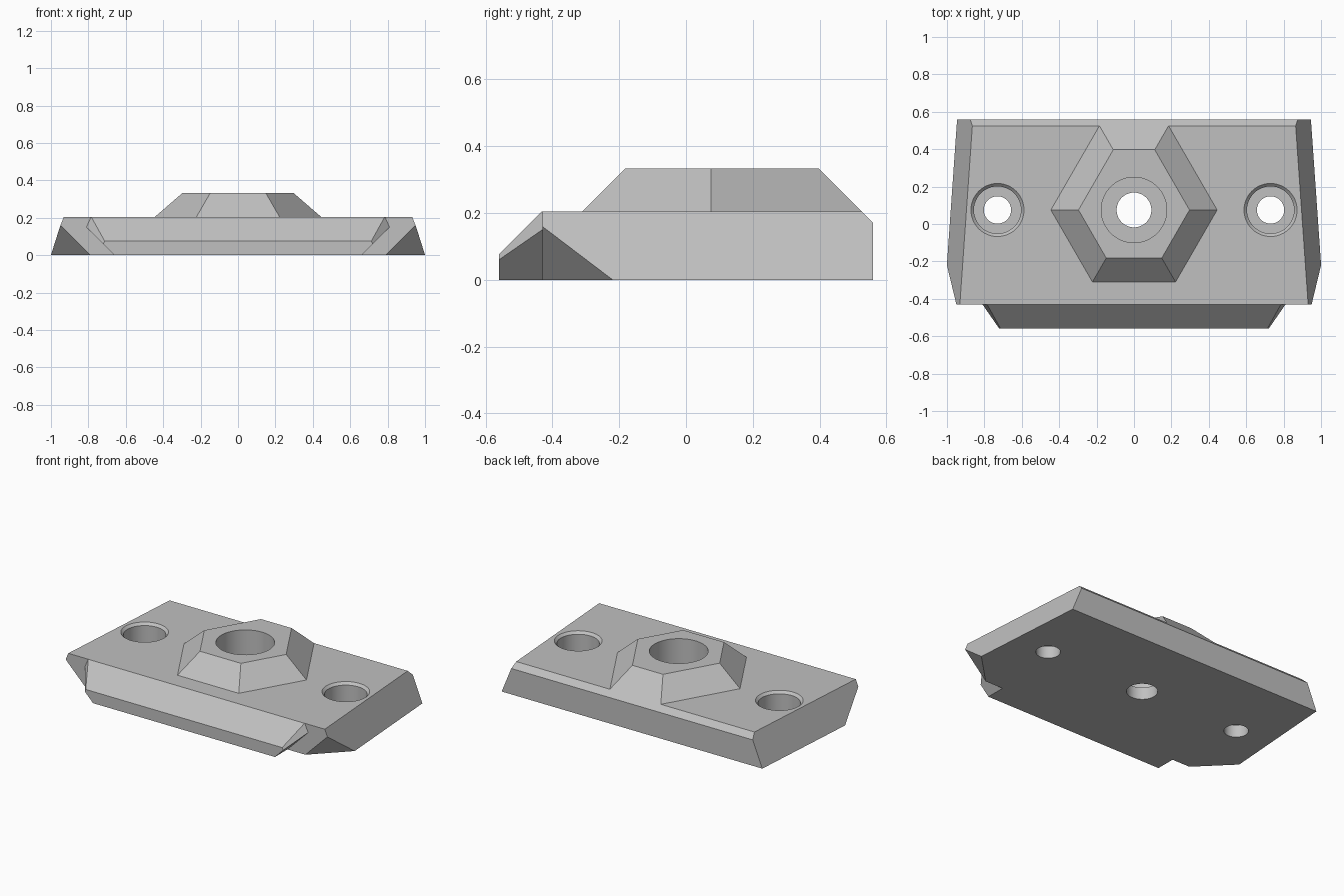
import bpy
import bmesh
from math import radians, sin, cos, tau
from mathutils import Vector

cube = bpy.data.objects.get("Cube")
if cube:
    bpy.data.objects.remove(cube)

TOP, BOSS_TOP, FRONT, BACK = 0.205, 0.333, -0.43, 0.56
HOLE_Y, FLOOR = 0.075, 0.08

grey = bpy.data.materials.new("plain_grey")
grey.use_nodes = True
colour = (0.53, 0.53, 0.53, 1)
grey.diffuse_color = colour
grey.node_tree.nodes["Principled BSDF"].inputs["Base Color"].default_value = colour


def make_object(name, bm):
    bmesh.ops.recalc_face_normals(bm, faces=bm.faces)
    mesh = bpy.data.meshes.new(name)
    bm.to_mesh(mesh)
    bm.free()
    mesh.materials.append(grey)
    obj = bpy.data.objects.new(name, mesh)
    bpy.context.collection.objects.link(obj)
    return obj


def solid(name, planes):
    """Convex solid: the points p with normal . p <= distance for every plane."""
    bm = bmesh.new()
    bmesh.ops.create_cube(bm, size=4)
    for normal, distance in planes:
        n = Vector(normal)
        cut = bmesh.ops.bisect_plane(
            bm, geom=bm.verts[:] + bm.edges[:] + bm.faces[:], dist=1e-5,
            plane_co=n * distance / n.length_squared, plane_no=n, clear_outer=True)
        rim = [e for e in cut["geom_cut"] if isinstance(e, bmesh.types.BMEdge)]
        bmesh.ops.edgeloop_fill(bm, edges=rim)
    return make_object(name, bm)


def both_sides(normal, distance):
    x, y, z = normal
    return [((x, y, z), distance), ((-x, y, z), distance)]


def lathe(name, x, profile):
    bm = bmesh.new()
    verts = [bm.verts.new((x + r, HOLE_Y, z)) for r, z in profile]
    edges = [bm.edges.new(pair) for pair in zip(verts, verts[1:])]
    bmesh.ops.spin(bm, geom=verts + edges, cent=(x, HOLE_Y, 0), axis=(0, 0, 1),
                   angle=tau, steps=48)
    bmesh.ops.remove_doubles(bm, verts=bm.verts, dist=1e-4)
    return make_object(name, bm)


def combine(target, other, operation):
    other.hide_render = True
    mod = target.modifiers.new(operation.lower(), "BOOLEAN")
    mod.operation, mod.object, mod.solver = operation, other, "EXACT"
    bpy.context.view_layer.objects.active = target
    bpy.ops.object.modifier_apply(modifier=mod.name)
    bpy.data.objects.remove(other)


floor = ((0, 0, -1), 0)
back_bevel = ((0, 1, 1), 0.73)

# Main plate with tapering, leaning sides
plate = solid("mounting_plate", [
    floor, ((0, 0, 1), TOP), ((0, -1, 0), -FRONT), ((0, 1, 0), BACK), back_bevel,
    *both_sides((1, 0.07, 0.41), 0.985)])

# Bevelled front lip with angled ends
lip = solid("front_lip", [
    floor, ((0, 0, 1), TOP), ((0, -1, 0), BACK), ((0, 1, 0), -0.4),
    ((0, -1, 1), 0.636), *both_sides((1, 0, -1), 0.66),
    *both_sides((2.25, -2.25, 1), 2.94)])
combine(plate, lip, "UNION")

# Hexagonal boss whose back face continues the rear bevel
hex_sides = [((cos(radians(a)), sin(radians(a)), 1),
              0.385 + TOP + HOLE_Y * sin(radians(a)))
             for a in (30, 150, 210, 270, 330)]
boss = solid("hexagonal_boss", [((0, 0, -1), -0.19), ((0, 0, 1), BOSS_TOP),
                                back_bevel, *hex_sides])
combine(plate, boss, "UNION")

# Undercuts beneath the front corners
for side in (-1, 1):
    undercut = solid("corner_undercut", [
        ((-side, 0, 0), -0.775), ((-side, 1, 1), -1.22), ((0, 0, 1), 0.3),
        ((0, 0, -1), 0.1), ((0, -1, 0), 0.8)])
    combine(plate, undercut, "DIFFERENCE")

# Stepped centre hole
centre = lathe("centre_hole", 0, [
    (0, -0.1), (0.093, -0.1), (0.093, FLOOR), (0.175, FLOOR), (0.175, 0.5), (0, 0.5)])
combine(plate, centre, "DIFFERENCE")

# Stepped screw holes with a bevelled rim
for x in (-0.73, 0.73):
    screw = lathe("screw_hole", x, [
        (0, -0.1), (0.073, -0.1), (0.073, FLOOR), (0.126, FLOOR),
        (0.126, TOP - 0.016), (0.152, TOP + 0.01), (0, TOP + 0.01)])
    combine(plate, screw, "DIFFERENCE")

# Smooth hole walls, sharp edges elsewhere
bpy.ops.object.select_all(action="DESELECT")
plate.select_set(True)
bpy.context.view_layer.objects.active = plate
bpy.ops.object.shade_smooth_by_angle(angle=radians(20))
